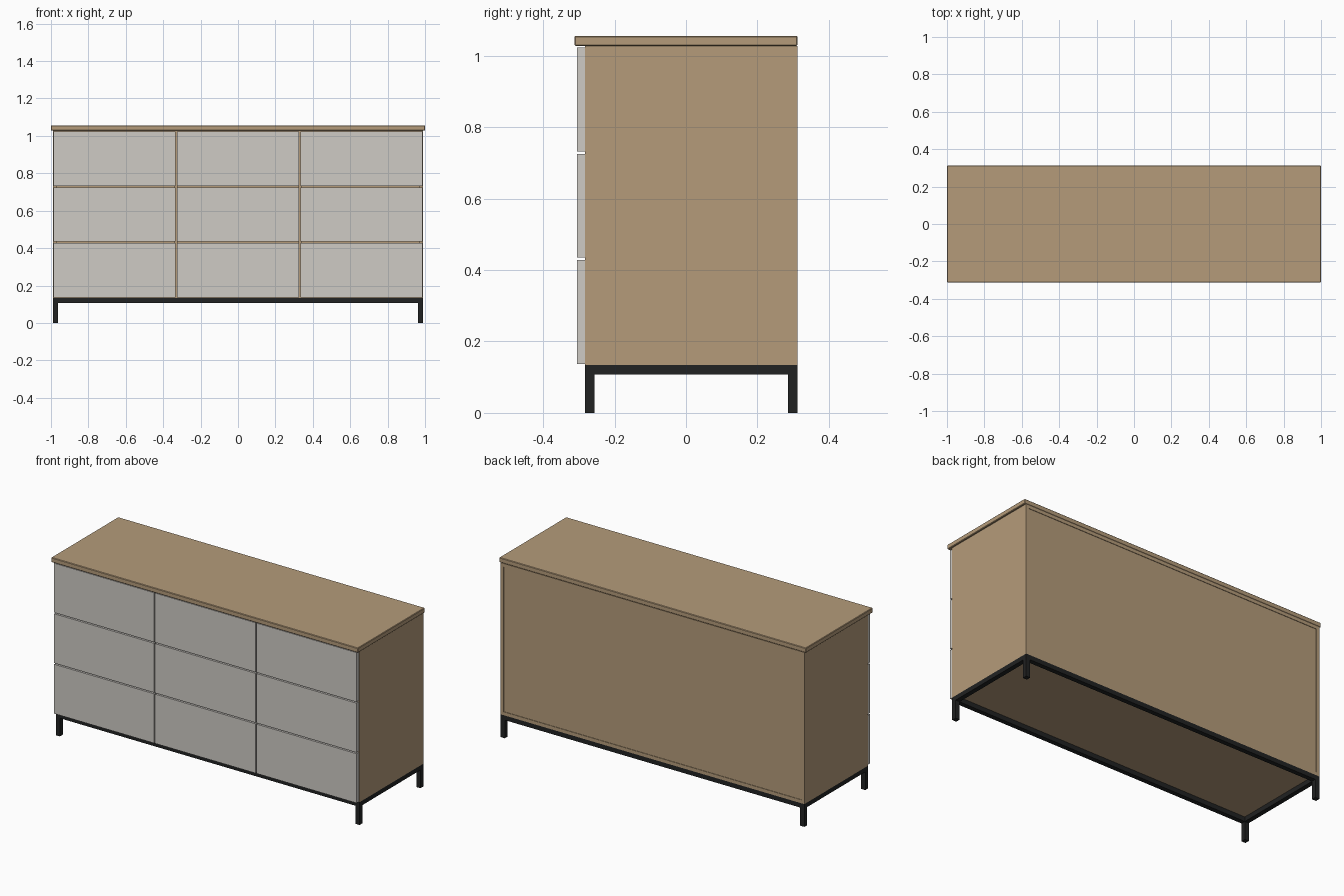
import bpy

if "Cube" in bpy.data.objects:
    bpy.data.objects.remove(bpy.data.objects["Cube"])

def material(name, rgb):
    m = bpy.data.materials.new(name)
    m.diffuse_color = (*rgb, 1)
    m.use_nodes = True
    m.node_tree.nodes["Principled BSDF"].inputs["Base Color"].default_value = m.diffuse_color
    return m

wood = material("oak", (0.46, 0.33, 0.195))
grey = material("grey_front", (0.62, 0.595, 0.56))
black = material("black_metal", (0.015, 0.016, 0.016))

def box(name, x, y, z, mat, bevel=0):
    """Box from (min, max) ranges on each axis."""
    bpy.ops.mesh.primitive_cube_add(size=1, location=[sum(r) / 2 for r in (x, y, z)])
    o = bpy.context.object
    o.name = name
    o.scale = [r[1] - r[0] for r in (x, y, z)]
    bpy.ops.object.transform_apply(location=False, rotation=False, scale=True)
    o.data.materials.append(mat)
    if bevel:
        b = o.modifiers.new("edge", 'BEVEL')
        b.width = bevel
        b.segments = 1
    return o

W, F, B = 0.99, -0.283, 0.312      # carcass half width, front, back
Z0, Z1, T = 0.134, 1.028, 0.02     # carcass bottom, top, board thickness
S = 0.027                          # steel bar size

# Worktop
box("worktop", (-1, 1), (-0.312, 0.312), (Z1, 1.056), wood, 0.003)

# Carcass boards
for side, s in (("left", -1), ("right", 1)):
    box(side + "_side_panel", sorted((s * (W - T), s * W)), (F, B), (Z0, Z1), wood)
    box(side + "_divider", (s * 0.3295 - T / 2, s * 0.3295 + T / 2), (F, B - T), (Z0 + T, Z1 - T), wood)
box("bottom_panel", (-W + T, W - T), (F, B), (Z0, Z0 + T), wood)
box("top_panel", (-W + T, W - T), (F, B), (Z1 - T, Z1), wood)
box("back_panel", (-W + T, W - T), (B - T, B - 0.003), (Z0 + T, Z1 - T), wood)

# Drawer fronts, three by three
half, gap = 0.986, 0.007
w = (2 * half - 2 * gap) / 3
h = (1.023 - 0.137 - 2 * gap) / 3
for c in range(3):
    for r in range(3):
        x = -half + c * (w + gap)
        z = 0.137 + r * (h + gap)
        box(f"drawer_front_{c}_{r}", (x, x + w), (-0.305, F), (z, z + h), grey)

# Steel base: perimeter rails and four legs
for name, y in (("front", F), ("back", B - S)):
    box(name + "_rail", (-W, W), (y, y + S), (Z0 - S, Z0), black)
    for side, x in (("left", -W), ("right", W - S)):
        box(f"{name}_{side}_leg", (x, x + S), (y, y + S), (0, Z0 - S), black)
for side, x in (("left", -W), ("right", W - S)):
    box(side + "_rail", (x, x + S), (F + S, B - S), (Z0 - S, Z0), black)
